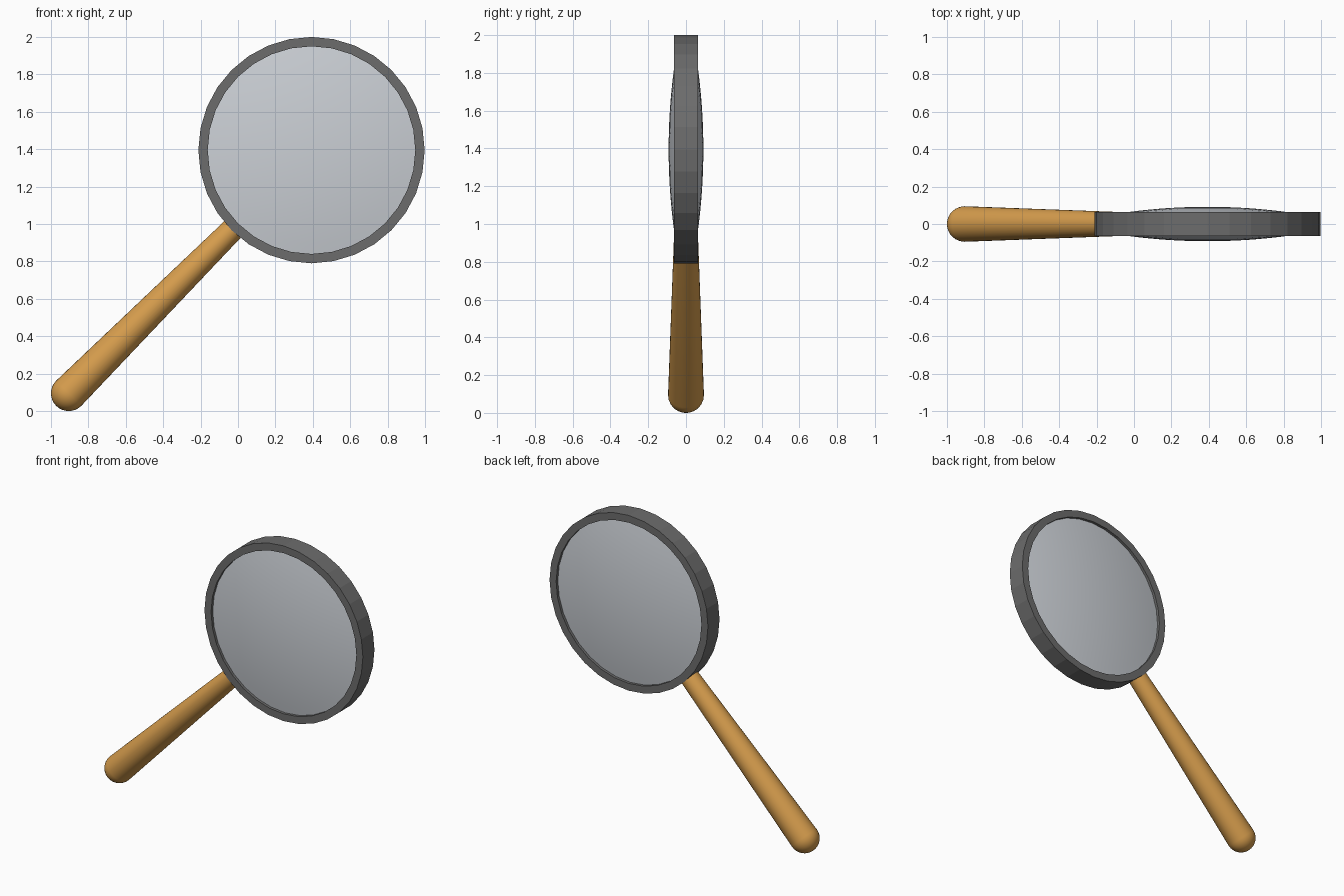
import bpy, bmesh, math
from mathutils import Matrix, Vector

if "Cube" in bpy.data.objects:
    bpy.data.objects.remove(bpy.data.objects["Cube"])

CENTRE = Vector((0.393, 0, 1.395))


def material(name, rgb):
    m = bpy.data.materials.new(name)
    m.diffuse_color = (*rgb, 1)
    m.use_nodes = True
    m.node_tree.nodes["Principled BSDF"].inputs["Base Color"].default_value = m.diffuse_color
    return m


def lathe(name, profile, segments, matrix, mat, closed=False, smooth=None):
    """Spin (radius, height) points around local z, then place with matrix."""
    bm = bmesh.new()
    verts = [bm.verts.new((r, 0, h)) for r, h in profile]
    pairs = list(zip(verts, verts[1:]))
    if closed:
        pairs.append((verts[-1], verts[0]))
    edges = [bm.edges.new(p) for p in pairs]
    bmesh.ops.spin(bm, geom=verts + edges, cent=(0, 0, 0), axis=(0, 0, 1),
                   angle=math.tau, steps=segments, use_merge=True)
    bmesh.ops.remove_doubles(bm, verts=bm.verts, dist=1e-5)
    bm.transform(matrix)
    bmesh.ops.recalc_face_normals(bm, faces=bm.faces)
    me = bpy.data.meshes.new(name)
    bm.to_mesh(me)
    bm.free()
    me.materials.append(mat)
    ob = bpy.data.objects.new(name, me)
    bpy.context.collection.objects.link(ob)
    if smooth:
        bpy.ops.object.select_all(action='DESELECT')
        bpy.context.view_layer.objects.active = ob
        ob.select_set(True)
        bpy.ops.object.shade_smooth_by_angle(angle=math.radians(smooth))
    return ob


grey = material("dark grey metal", (0.15, 0.15, 0.15))
glass = material("pale glass", (0.60, 0.63, 0.67))
wood = material("warm wood", (0.68, 0.34, 0.075))

facing = Matrix.Translation(CENTRE) @ Matrix.Rotation(math.pi / 2, 4, 'X')

# faceted rim
lathe("rim", [(0.555, -0.063), (0.605, -0.063), (0.605, 0.063), (0.555, 0.063)],
      32, facing, grey, closed=True)

# biconvex lens, recessed slightly at its edge
R, TOP, DROP, N = 0.556, 0.092, 0.048, 10
cap = [(R * i / N, TOP - DROP * (i / N) ** 2) for i in range(N + 1)]
lathe("lens", cap + [(r, -h) for r, h in reversed(cap)], 32, facing, glass, smooth=40)

# tapered handle with a rounded butt, leaning 45 degrees towards the rim
BUTT, TIP, LENGTH = 0.095, 0.062, 1.25
butt = [(BUTT * math.sin(a), -BUTT * math.cos(a))
        for a in (math.pi / 2 * i / 8 for i in range(9))]
lean = Matrix.Translation((-0.905, 0, 0.095)) @ Matrix.Rotation(math.pi / 4, 4, 'Y')
lathe("handle", butt + [(TIP, LENGTH), (0, LENGTH)], 32, lean, wood, smooth=40)
